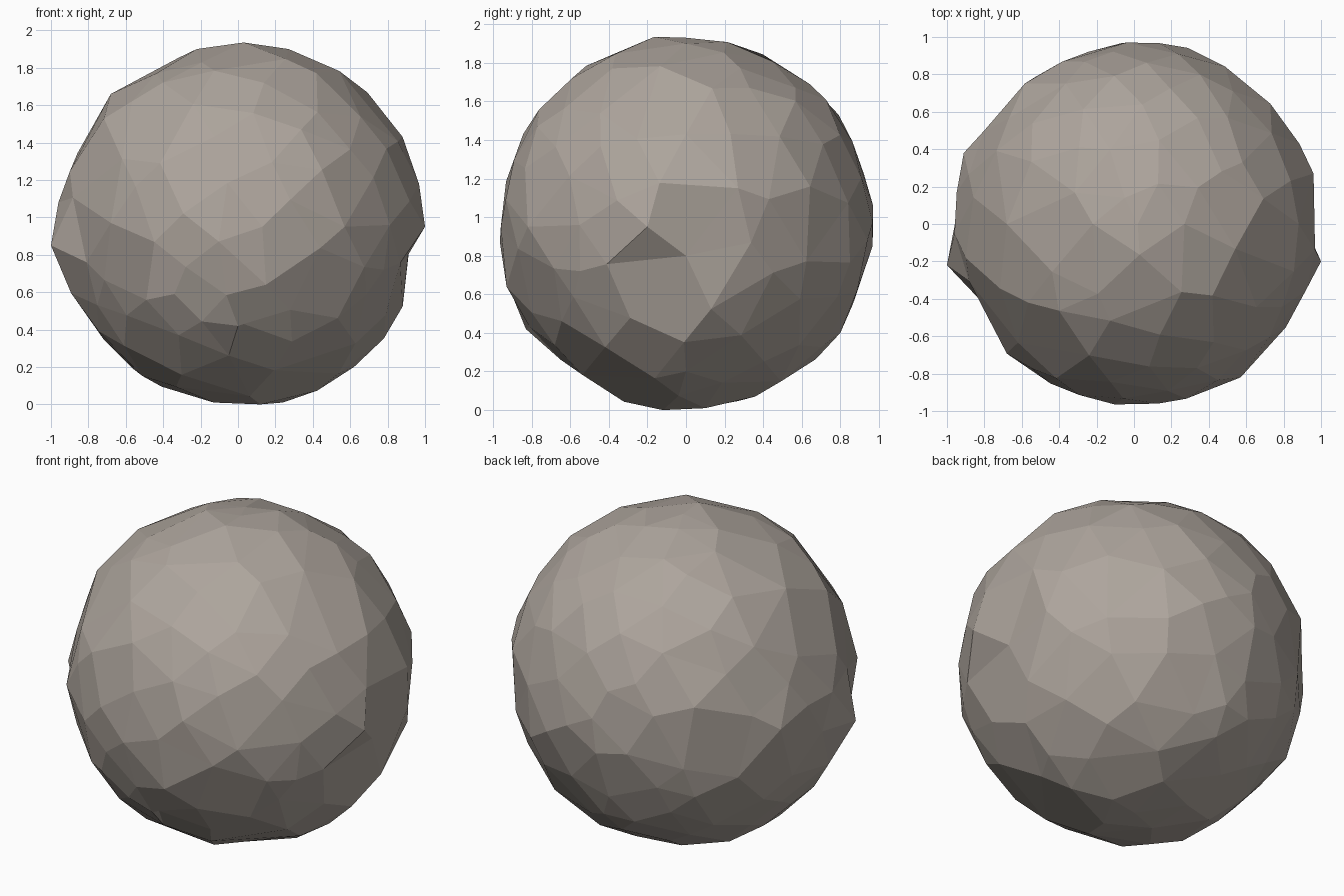
import bpy
import bmesh
import math
import random
from mathutils import Vector

if "Cube" in bpy.data.objects:
    bpy.data.objects.remove(bpy.data.objects["Cube"], do_unlink=True)

rng = random.Random(5)
CENTRE = Vector((0.015, 0, 0.965))
RADIUS = 0.975
COUNT = 185

# Stone colour
stone = bpy.data.materials.new("warm grey stone")
stone.use_nodes = True
colour = (0.42, 0.375, 0.335, 1)
stone.diffuse_color = colour
bsdf = stone.node_tree.nodes["Principled BSDF"]
bsdf.inputs["Base Color"].default_value = colour
bsdf.inputs["Roughness"].default_value = 0.9

# Distinctive corners: spur, notches, ledges and the widest points
landmarks = [
    (-1, -0.22, 0.85), (-0.81, -0.42, 0.76), (-0.91, 0.38, 1.0), (-0.96, -0.05, 1.08),
    (1, -0.2, 0.95), (0.78, -0.55, 0.72), (0.91, 0, 0.8), (0.96, 0.27, 1.15),
    (0.13, -0.96, 0.95), (0.15, -0.93, 0.64), (-0.34, -0.84, 0.59), (0.03, -0.81, 0.43),
    (0.02, 0, 1.93), (-0.22, 0, 1.9), (0.27, 0, 1.9),
    (0.24, 0.1, 0.01), (-0.13, 0, 0.01), (0.12, -0.12, 0), (-0.04, 0.97, 1.06),
    (0.88, 0, 1.43), (0.62, 0, 0.2), (0.57, -0.82, 0.95), (-0.72, 0, 0.35),
    (-0.68, 0, 1.66), (0, 0.8, 0.4), (0, -0.83, 0.42),
]
corners = [Vector(p) for p in landmarks]
directions = [(p - CENTRE).normalized() for p in corners]

# Jittered spiral of corners over the rest of the boulder
for i in range(COUNT):
    z = 1 - 2 * (i + 0.5) / COUNT
    ring = math.sqrt(1 - z * z)
    turn = i * math.pi * (3 - math.sqrt(5))
    d = Vector((ring * math.cos(turn), ring * math.sin(turn), z))
    d += Vector([rng.uniform(-0.07, 0.07) for _ in range(3)])
    d.normalize()
    if all((d - other).length > 0.16 for other in directions):
        directions.append(d)
        corners.append(CENTRE + d * RADIUS * rng.uniform(0.982, 1.012))

# Skin the corners on a sphere, then move each to its real depth
bm = bmesh.new()
for d in directions:
    bm.verts.new(d)
bmesh.ops.convex_hull(bm, input=bm.verts)
bm.verts.ensure_lookup_table()
for vert in bm.verts:
    nearest = min(range(len(directions)), key=lambda k: (directions[k] - vert.co).length)
    vert.co = corners[nearest]
    vert.co.z = max(vert.co.z, 0)

# Merge nearly level triangles into broader facets
bmesh.ops.dissolve_limit(bm, angle_limit=math.radians(4), verts=bm.verts, edges=bm.edges)
bmesh.ops.recalc_face_normals(bm, faces=bm.faces)

mesh = bpy.data.meshes.new("boulder")
bm.to_mesh(mesh)
bm.free()
mesh.materials.append(stone)
boulder = bpy.data.objects.new("boulder", mesh)
bpy.context.scene.collection.objects.link(boulder)
